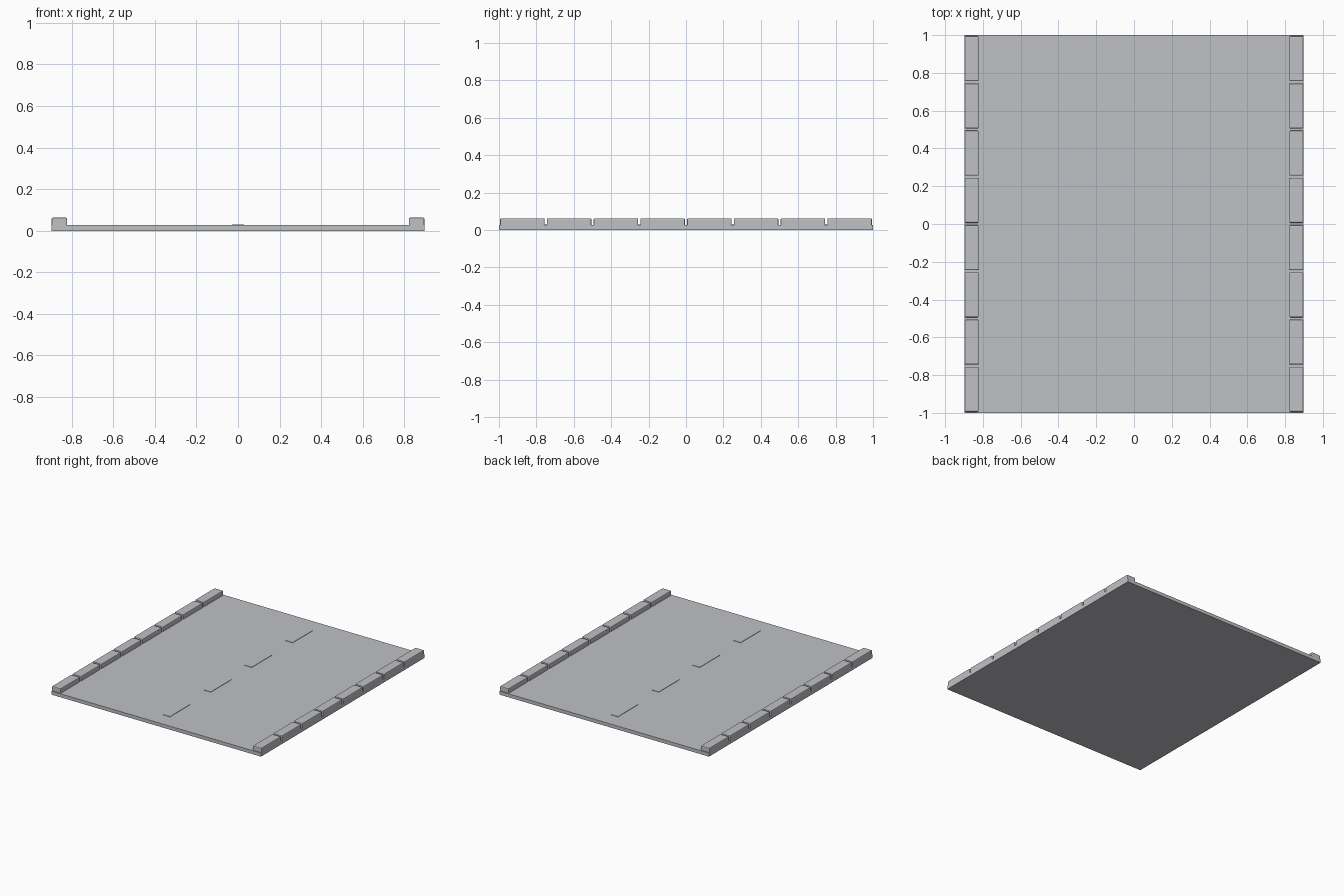
import bpy
import bmesh

if "Cube" in bpy.data.objects:
    bpy.data.objects.remove(bpy.data.objects["Cube"])

HALF_W, HALF_L = 0.897, 1.0
ROAD_TOP, CURB_TOP = 0.027, 0.063
CURB_W, CURB_LEN, PITCH = 0.075, 0.238, 0.25

grey = bpy.data.materials.new("concrete_grey")
grey.diffuse_color = (0.53, 0.535, 0.56, 1)
grey.use_nodes = True
grey.node_tree.nodes["Principled BSDF"].inputs["Base Color"].default_value = grey.diffuse_color


def box(name, x, y, z, bevel=0.0):
    """Box between (min, max) pairs; bevel all edges except the bottom ones."""
    bm = bmesh.new()
    bmesh.ops.create_cube(bm, size=1)
    for v in bm.verts:
        v.co = [lo if c < 0 else hi for c, (lo, hi) in zip(v.co, (x, y, z))]
    if bevel:
        edges = [e for e in bm.edges if max(v.co.z for v in e.verts) > z[0] + 1e-5]
        bmesh.ops.bevel(bm, geom=edges, offset=bevel, segments=2,
                        profile=0.5, affect='EDGES', clamp_overlap=True)
    mesh = bpy.data.meshes.new(name)
    bm.to_mesh(mesh)
    bm.free()
    mesh.materials.append(grey)
    obj = bpy.data.objects.new(name, mesh)
    bpy.context.collection.objects.link(obj)
    return obj


# Road slab
box("road_slab", (-HALF_W, HALF_W), (-HALF_L, HALF_L), (0, ROAD_TOP))

# Curb stones along both sides
for side, x in (("left", (-HALF_W, -HALF_W + CURB_W)),
                ("right", (HALF_W - CURB_W, HALF_W))):
    for i in range(8):
        yc = -HALF_L + PITCH * (i + 0.5)
        box(f"curb_{side}_{i + 1}", x, (yc - CURB_LEN / 2, yc + CURB_LEN / 2),
            (ROAD_TOP, CURB_TOP), 0.006)

# Raised centre-line dashes
for i in range(4):
    yc = -0.75 + 0.5 * i
    box(f"lane_dash_{i + 1}", (-0.03, 0.03), (yc - 0.125, yc + 0.125),
        (ROAD_TOP, ROAD_TOP + 0.003))
